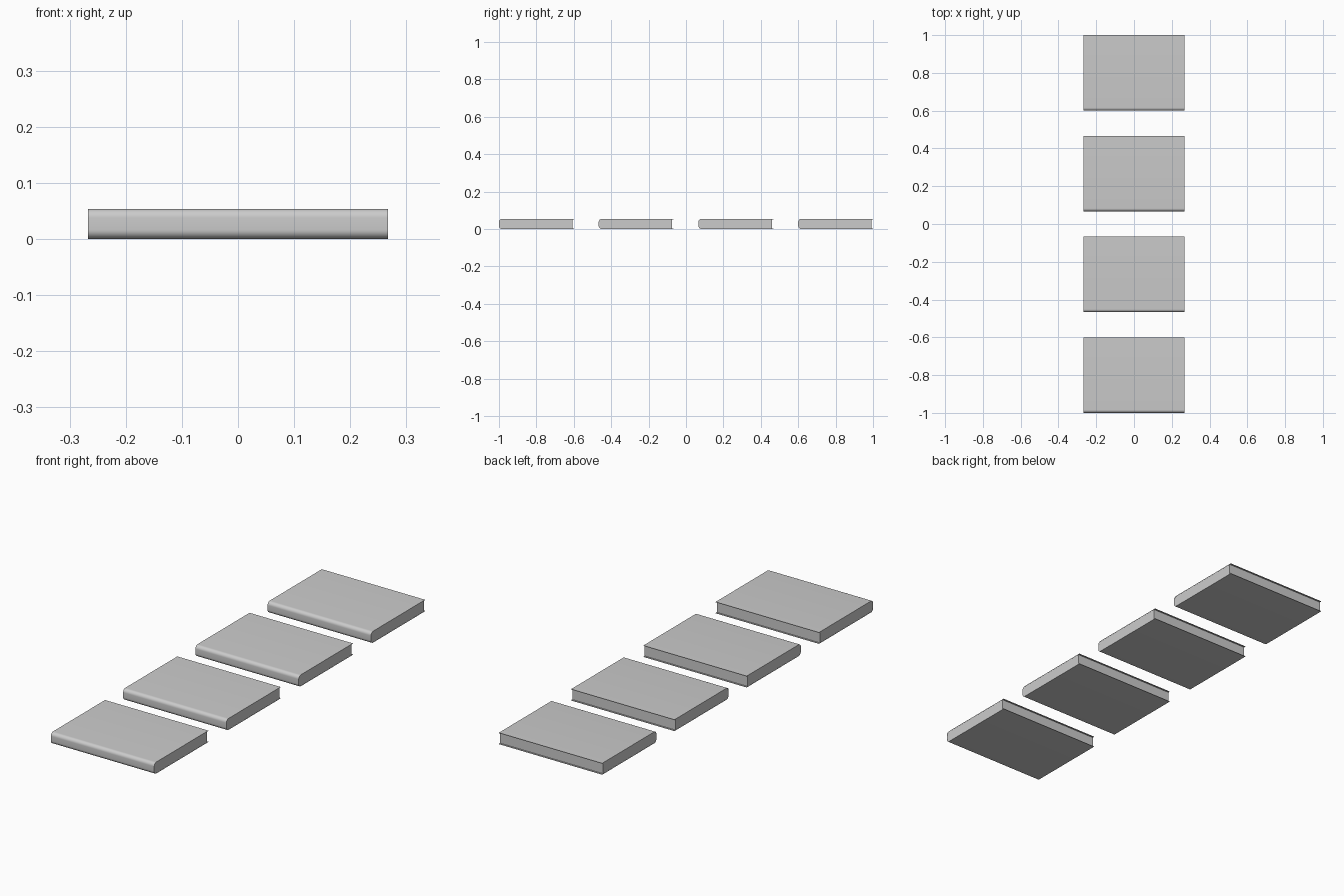
import bpy, bmesh, math

if "Cube" in bpy.data.objects:
    bpy.data.objects.remove(bpy.data.objects["Cube"])

HALF_W = 0.267      # half length along the spine (x)
DEPTH = 0.4         # spine to fore-edge (y)
H = 0.0534          # book thickness
T = 0.002           # cover board thickness
R = 0.016           # spine corner radius
INSET = 0.008       # page setback at the fore-edge


def spine_path(inset, y_end):
    """C-shaped y/z path: top edge, round spine, bottom edge."""
    r = R - inset
    pts = [(y_end, H - inset)]
    for cz, start in ((H - R, 90), (R, 180)):
        for i in range(9):
            a = math.radians(start + 90 * i / 8)
            pts.append((R + r * math.cos(a), cz + r * math.sin(a)))
    pts.append((y_end, inset))
    return pts


def extrude_profile(name, pts, half, y0):
    """Extrude a closed y/z profile along x, centred on x = 0."""
    bm = bmesh.new()
    face = bm.faces.new([bm.verts.new((-half, y, z)) for y, z in pts])
    new = bmesh.ops.extrude_face_region(bm, geom=[face])["geom"]
    verts = [g for g in new if isinstance(g, bmesh.types.BMVert)]
    bmesh.ops.translate(bm, verts=verts, vec=(2 * half, 0, 0))
    bmesh.ops.recalc_face_normals(bm, faces=bm.faces)
    mesh = bpy.data.meshes.new(name)
    bm.to_mesh(mesh)
    bm.free()
    ob = bpy.data.objects.new(name, mesh)
    ob.location.y = y0
    bpy.context.collection.objects.link(ob)
    bpy.ops.object.select_all(action='DESELECT')
    ob.select_set(True)
    bpy.context.view_layer.objects.active = ob
    bpy.ops.object.shade_smooth_by_angle(angle=math.radians(30))
    return ob


# Four books in a row, spines facing the front
for i in range(4):
    y0 = -1 + i * (2 - DEPTH) / 3
    # Cover wraps round the spine
    cover = spine_path(0, DEPTH) + spine_path(T, DEPTH)[::-1]
    extrude_profile(f"book_cover_{i + 1}", cover, HALF_W, y0)
    # Page block fills the cover, set back at the fore-edge
    extrude_profile(f"page_block_{i + 1}", spine_path(T, DEPTH - INSET),
                    HALF_W - 0.0005, y0)
